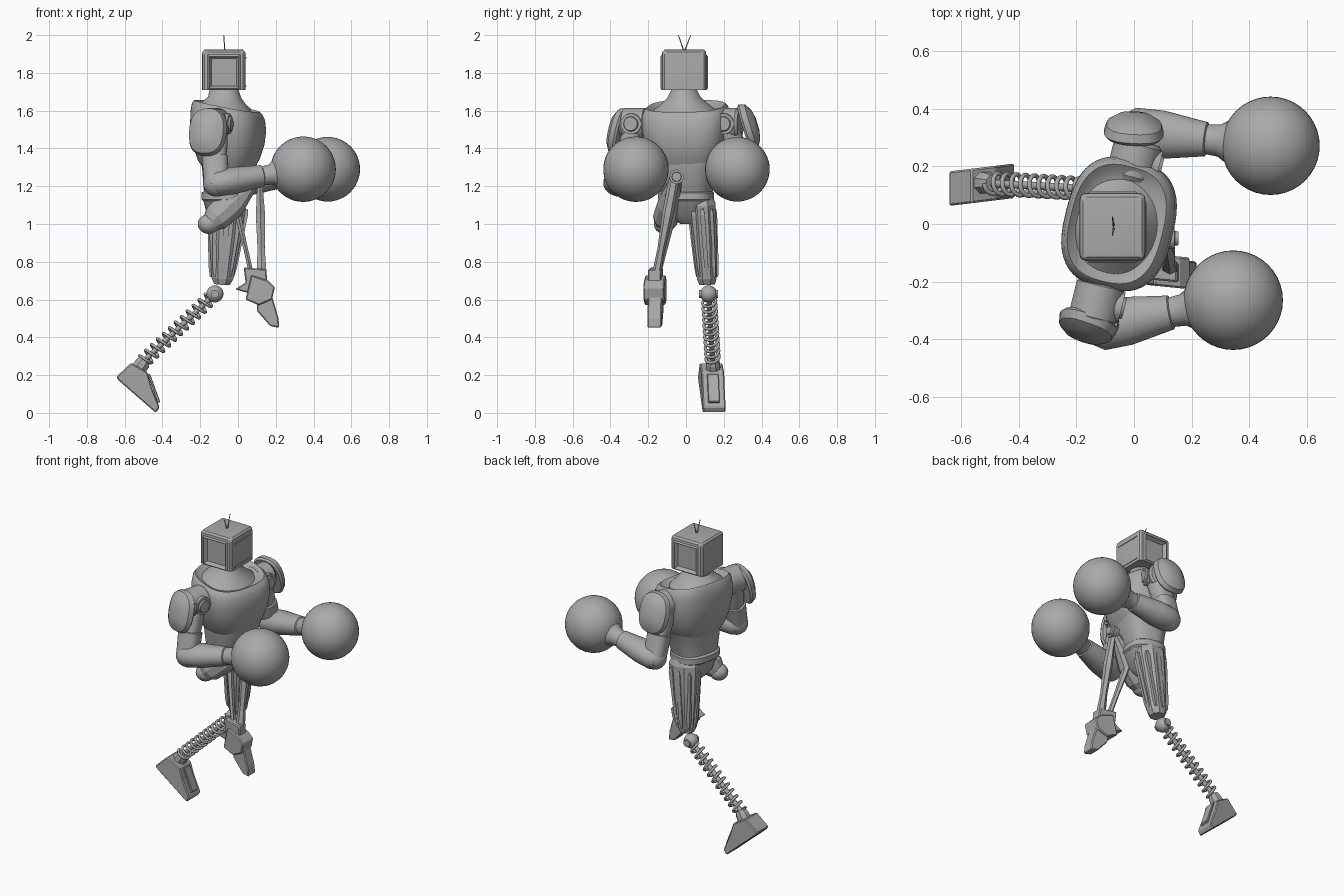
import bpy, bmesh, math
from mathutils import Vector, Matrix

cube = bpy.data.objects.get("Cube")
if cube:
    bpy.data.objects.remove(cube, do_unlink=True)

grey = bpy.data.materials.new("plain grey")
grey.use_nodes = True
grey.diffuse_color = (0.4, 0.4, 0.4, 1)
grey.node_tree.nodes["Principled BSDF"].inputs["Base Color"].default_value = (0.4, 0.4, 0.4, 1)
YAW = Matrix.Rotation(math.radians(-14), 3, "Z")


def finish(name, bm, smooth=True, bevel=0):
    bmesh.ops.recalc_face_normals(bm, faces=bm.faces)
    mesh = bpy.data.meshes.new(name)
    bm.to_mesh(mesh)
    bm.free()
    mesh.materials.append(grey)
    ob = bpy.data.objects.new(name, mesh)
    bpy.context.collection.objects.link(ob)
    if bevel:
        mod = ob.modifiers.new("Bevel", "BEVEL")
        mod.width, mod.segments = bevel, 2
    if smooth:
        bpy.ops.object.select_all(action="DESELECT")
        ob.select_set(True)
        bpy.context.view_layer.objects.active = ob
        bpy.ops.object.shade_smooth_by_angle(angle=math.radians(35))
    return ob


def bridge(name, rings, smooth=True):
    """Skin a list of point rings and cap both ends."""
    bm = bmesh.new()
    loops = [[bm.verts.new(p) for p in ring] for ring in rings]
    n = len(loops[0])
    for a, b in zip(loops, loops[1:]):
        for i in range(n):
            j = (i + 1) % n
            bm.faces.new((a[i], a[j], b[j], b[i]))
    bm.faces.new(loops[0])
    bm.faces.new(loops[-1])
    return finish(name, bm, smooth)


def oval(rx, ry, n, power=2, turn=0):
    pts = []
    for i in range(n):
        t = math.tau * i / n + turn
        c, s = math.cos(t), math.sin(t)
        pts.append((rx * math.copysign(abs(c) ** (2 / power), c),
                    ry * math.copysign(abs(s) ** (2 / power), s)))
    return pts


def torso(name, rings, power):
    """Stacked yawed ovals: height, centre x, centre y, half depth, half width, forward tilt."""
    out = []
    for z, cx, cy, rx, ry, tilt in rings:
        out.append([YAW @ Vector((x, y, -tilt * x)) + Vector((cx, cy, z))
                    for x, y in oval(rx, ry, 48, power)])
    return bridge(name, out)


def limb(name, a, b, profile, n=24, side=(0, 1, 0), smooth=True, power=2):
    """Tapered solid from a to b; profile holds (fraction, half depth, half width)."""
    a, b = Vector(a), Vector(b)
    d = (b - a).normalized()
    u = Vector(side).cross(d).normalized()
    v = d.cross(u)
    return bridge(name, [[a.lerp(b, t) + u * x + v * y
                          for x, y in oval(rx, ry, n, power, math.pi / n)]
                         for t, rx, ry in profile], smooth)


def ball(name, centre, radius, scale=(1, 1, 1)):
    bm = bmesh.new()
    bmesh.ops.create_uvsphere(bm, u_segments=40, v_segments=24, radius=radius)
    bmesh.ops.scale(bm, vec=scale, verts=bm.verts)
    bmesh.ops.translate(bm, vec=centre, verts=bm.verts)
    return finish(name, bm)


def prism(name, outline, y0, y1, skew=0, bevel=0.006):
    """Extrude an x-z outline across y; skew slides y with x."""
    cx = sum(p[0] for p in outline) / len(outline)
    ob = bridge(name, [[(x, y + skew * (x - cx), z) for x, z in outline] for y in (y0, y1)], False)
    if bevel:
        ob.modifiers.new("Bevel", "BEVEL").width = bevel
    return ob


def box(name, centre, size, bevel=0.0):
    bm = bmesh.new()
    bmesh.ops.create_cube(bm, size=1)
    bmesh.ops.scale(bm, vec=size, verts=bm.verts)
    bmesh.ops.translate(bm, vec=centre, verts=bm.verts)
    return finish(name, bm, bevel > 0, bevel)


# Head: rounded box with a framed screen on both sides
bm = bmesh.new()
bmesh.ops.create_cube(bm, size=1)
bmesh.ops.scale(bm, vec=(0.23, 0.235, 0.215), verts=bm.verts)
edges = [e for e in bm.edges if e.verts[0].co.z + e.verts[1].co.z > -0.1]
bmesh.ops.bevel(bm, geom=edges, offset=0.028, segments=3, profile=0.6, affect="EDGES")
bm.normal_update()
screens = [f for f in bm.faces if abs(f.normal.y) > 0.95 and f.calc_area() > 0.01]
bmesh.ops.inset_individual(bm, faces=screens, thickness=0.012, depth=0.008)
bmesh.ops.inset_individual(bm, faces=screens, thickness=0.018, depth=-0.022)
bmesh.ops.translate(bm, vec=(-0.075, -0.01, 1.817), verts=bm.verts)
finish("head", bm)
for z in (1.73, 1.88):
    box("head_trim", (0.04, -0.01, z), (0.008, 0.17, 0.006))
for y in (-0.04, 0.025):
    limb("antenna", (-0.07, -0.01, 1.91), (-0.075, y, 2.0), [(0, 0.004, 0.004), (1, 0.002, 0.002)], 8)

# Neck, chest and waist
torso("neck", [(1.60, -0.07, -0.01, 0.15, 0.17, 0.1), (1.64, -0.07, -0.01, 0.115, 0.12, 0.1),
               (1.67, -0.07, -0.01, 0.088, 0.088, 0.05), (1.72, -0.075, -0.01, 0.075, 0.062, 0)], 2)
torso("chest", [(1.30, -0.05, 0, 0.13, 0.16, 0), (1.34, -0.05, 0, 0.155, 0.185, 0),
                (1.42, -0.05, 0, 0.18, 0.215, 0), (1.50, -0.052, 0, 0.19, 0.23, 0.04),
                (1.57, -0.055, 0, 0.186, 0.23, 0.1), (1.61, -0.058, 0, 0.175, 0.22, 0.18),
                (1.625, -0.06, 0, 0.162, 0.205, 0.2), (1.615, -0.06, 0, 0.15, 0.19, 0.2),
                (1.60, -0.06, 0, 0.12, 0.16, 0.15)], 2.7)
torso("abdomen", [(1.13, -0.07, 0, 0.105, 0.13, 0), (1.18, -0.06, 0, 0.115, 0.14, 0),
                  (1.25, -0.05, 0, 0.13, 0.155, 0), (1.33, -0.045, 0.01, 0.14, 0.175, 0)], 2.6)
torso("belt", [(1.12, -0.065, 0, 0.11, 0.135, 0), (1.13, -0.065, 0, 0.122, 0.146, 0),
               (1.165, -0.065, 0, 0.122, 0.146, 0), (1.175, -0.065, 0, 0.11, 0.135, 0)], 2.6)
torso("pelvis", [(1.0, -0.08, 0.02, 0.04, 0.05, 0), (1.05, -0.075, 0.01, 0.085, 0.10, 0),
                 (1.13, -0.065, 0, 0.115, 0.135, 0)], 2.6)

# Arms: shoulder, elbow, glove, pad facing direction
arms = {"left": ((0.0, 0.22, 1.53), (0.0, 0.32, 1.215), (0.475, 0.272, 1.29), 0.171, (0.0, 0.335, 1.515), (0.05, 1, 0.3)),
        "right": ((-0.13, -0.27, 1.53), (-0.115, -0.355, 1.215), (0.345, -0.265, 1.29), 0.173, (-0.165, -0.36, 1.49), (-0.35, -1, 0.25))}
for side, (sh, el, gl, rad, pad, facing) in arms.items():
    sh, el, gl, pad = map(Vector, (sh, el, gl, pad))
    across = YAW @ Vector((0, 1, 0))
    front = YAW @ Vector((1, 0, 0))
    limb(side + "_shoulder_axle", sh - across * 0.07, sh + across * 0.07,
         [(0, 0.075, 0.075), (0.1, 0.085, 0.085), (0.9, 0.085, 0.085), (1, 0.075, 0.075)], 32, (0, 0, 1))
    limb(side + "_shoulder_disc", sh + front * 0.05, sh + front * 0.10,
         [(0, 0.055, 0.055), (0.8, 0.055, 0.055), (0.8, 0.04, 0.04), (1, 0.036, 0.036)], 32)
    limb(side + "_upper_arm", sh, el, [(0, 0.075, 0.06), (0.4, 0.068, 0.055), (0.55, 0.06, 0.055),
                                       (0.56, 0.07, 0.062), (1, 0.065, 0.06)], 24, power=2.6)
    ball(side + "_elbow", el, 0.07)
    wrist = el.lerp(gl, 0.72)
    limb(side + "_forearm", el - (gl - el) * 0.08, wrist,
         [(0, 0.05, 0.06), (0.1, 0.07, 0.085), (0.35, 0.072, 0.085), (0.76, 0.058, 0.06),
          (0.77, 0.05, 0.052), (0.88, 0.054, 0.056), (1, 0.085, 0.085)], 28)
    ball(side + "_glove", gl, rad)
    # Domed shield over the shoulder
    out = Vector(facing).normalized()
    limb(side + "_shoulder_pad", pad - out * 0.03, pad + out * 0.045,
         [(0, 0.120, 0.095), (0.15, 0.130, 0.105), (0.55, 0.122, 0.096),
          (0.85, 0.085, 0.065), (1, 0.04, 0.03)], 20, out.cross(Vector((0, 0, 1))), power=2.5)

# Standing leg: faceted thigh, knee ball and spring shin
top, low = Vector((-0.052, 0.085, 1.14)), Vector((-0.085, 0.112, 0.68))
limb("left_thigh", top, low, [(0, 0.085, 0.06), (0.08, 0.105, 0.075), (0.5, 0.088, 0.07),
                              (0.93, 0.062, 0.056), (1, 0.045, 0.045)], 8, smooth=False)
for dx, dy in ((-1, 0), (1, 0), (0, 1), (0, -1), (-0.68, 0.7), (0.68, 0.7), (-0.68, -0.7), (0.68, -0.7)):
    limb("left_thigh_panel", top + Vector((dx * 0.095, dy * 0.066, -0.06)),
         low + Vector((dx * 0.058, dy * 0.052, 0.04)),
         [(0, 0.012, 0.012), (0.08, 0.022, 0.018), (0.85, 0.017, 0.015), (1, 0.009, 0.009)], 4, smooth=False)
knee, ankle = Vector((-0.122, 0.12, 0.63)), Vector((-0.525, 0.143, 0.25))
ball("left_knee", knee, 0.045)
limb("left_knee_pin", knee - Vector((0, 0.05, 0)), knee + Vector((0, 0.05, 0)),
     [(0, 0.022, 0.022), (1, 0.022, 0.022)], 16, (0, 0, 1))
limb("left_shin_rod", knee, ankle, [(0, 0.014, 0.014), (1, 0.014, 0.014)], 12)

axis = (ankle - knee).normalized()
u = Vector((0, 1, 0)).cross(axis).normalized()
v = axis.cross(u)
curve = bpy.data.curves.new("left_shin_spring", "CURVE")
curve.dimensions, curve.bevel_depth, curve.bevel_resolution = "3D", 0.008, 2
curve.use_fill_caps = True
turns, steps = 11, 20
spline = curve.splines.new("POLY")
spline.points.add(turns * steps)
for i, p in enumerate(spline.points):
    a = math.tau * i / steps
    c = knee.lerp(ankle, 0.07 + 0.86 * i / (turns * steps)) + (u * math.cos(a) + v * math.sin(a)) * 0.036
    p.co = (*c, 1)
curve.materials.append(grey)
spring = bpy.data.objects.new("left_shin_spring", curve)
bpy.context.collection.objects.link(spring)
bpy.ops.object.select_all(action="DESELECT")
spring.select_set(True)
bpy.context.view_layer.objects.active = spring
bpy.ops.object.convert(target="MESH")

# Standing foot with a raised instep plate
limb("left_ankle", (-0.49, 0.142, 0.285), (-0.54, 0.144, 0.21), [(0, 0.03, 0.03), (0.3, 0.042, 0.038), (1, 0.046, 0.045)], 8, smooth=False)
prism("left_foot", [(-0.645, 0.19), (-0.565, 0.265), (-0.48, 0.215), (-0.455, 0.13), (-0.415, 0.03),
                    (-0.435, 0.0), (-0.63, 0.17)], 0.078, 0.198, 0.12)
prism("left_instep", [(-0.478, 0.205), (-0.465, 0.205), (-0.412, 0.06), (-0.425, 0.05)], 0.115, 0.175, 0.12, 0.003)

# Raised leg: hip cup, thigh, knee, twin shin struts and jagged foot
ball("right_hip", (-0.155, -0.115, 1.0), 0.058, (1, 0.95, 0.9))
limb("right_thigh", (-0.155, -0.115, 0.995), (0.105, -0.055, 1.24),
     [(0, 0.045, 0.05), (0.15, 0.075, 0.07), (0.45, 0.085, 0.065), (0.7, 0.055, 0.05), (1, 0.025, 0.03)], 10, smooth=False)
limb("right_knee", (0.10, -0.05, 1.25), (0.155, -0.05, 1.25),
     [(0, 0.035, 0.035), (0.75, 0.038, 0.038), (0.76, 0.026, 0.026), (1, 0.024, 0.024)], 20)
limb("right_front_strut", (0.115, -0.06, 1.25), (0.125, -0.155, 0.74),
     [(0, 0.014, 0.028), (0.4, 0.028, 0.03), (0.75, 0.022, 0.02), (1, 0.03, 0.024)], 6, smooth=False)
limb("right_rear_strut", (-0.01, -0.07, 1.09), (0.07, -0.15, 0.74),
     [(0, 0.022, 0.03), (0.5, 0.014, 0.024), (1, 0.014, 0.018)], 6, smooth=False)
prism("right_ankle", [(0.03, 0.77), (0.15, 0.76), (0.155, 0.69), (0.10, 0.62), (-0.015, 0.655), (0.04, 0.69)],
      -0.195, -0.125, -0.1)
prism("right_foot", [(0.07, 0.73), (0.16, 0.70), (0.195, 0.665), (0.18, 0.60), (0.11, 0.57), (0.04, 0.60)],
      -0.22, -0.11, -0.1)
prism("right_toe", [(0.10, 0.64), (0.18, 0.62), (0.215, 0.50), (0.218, 0.45), (0.17, 0.46), (0.10, 0.54)],
      -0.20, -0.125, -0.1)
